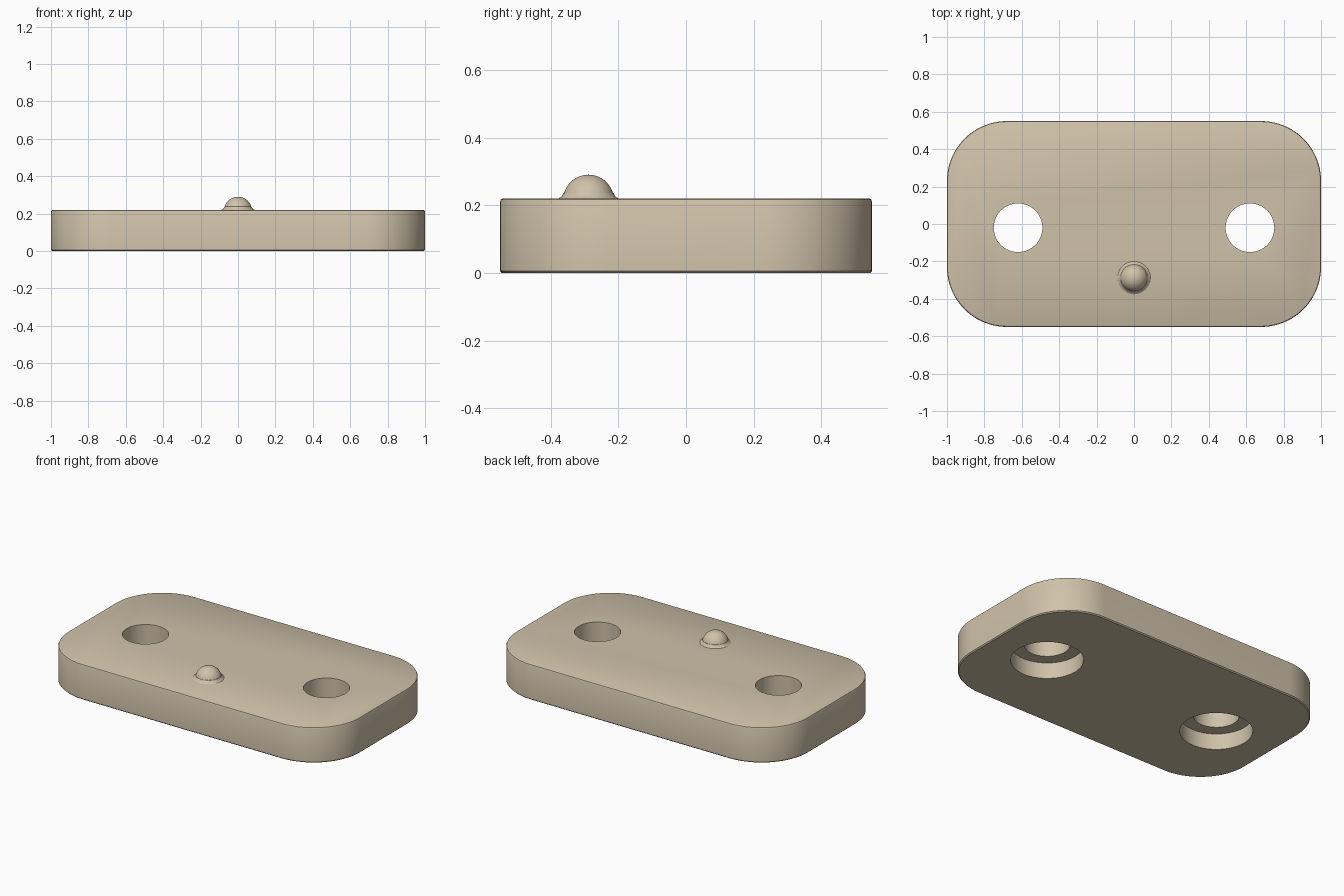
import bpy, bmesh, math

if "Cube" in bpy.data.objects:
    bpy.data.objects.remove(bpy.data.objects["Cube"])

mat = bpy.data.materials.new("warm_beige")
mat.diffuse_color = (0.63, 0.54, 0.40, 1)
mat.use_nodes = True
mat.node_tree.nodes["Principled BSDF"].inputs["Base Color"].default_value = mat.diffuse_color


def make_object(name, bm):
    bmesh.ops.recalc_face_normals(bm, faces=bm.faces[:])
    mesh = bpy.data.meshes.new(name)
    bm.to_mesh(mesh)
    bm.free()
    obj = bpy.data.objects.new(name, mesh)
    bpy.context.collection.objects.link(obj)
    mesh.materials.append(mat)
    return obj


def smooth(obj):
    bpy.ops.object.select_all(action='DESELECT')
    obj.select_set(True)
    bpy.context.view_layer.objects.active = obj
    bpy.ops.object.shade_smooth_by_angle(angle=math.radians(30))


def outline(hx, hy, r, inset, n=24):
    """Rounded rectangle points, shrunk by inset."""
    pts = []
    for k, (sx, sy) in enumerate(((1, 1), (-1, 1), (-1, -1), (1, -1))):
        for i in range(n + 1):
            a = math.pi / 2 * (k + i / n)
            pts.append((sx * (hx - r) + (r - inset) * math.cos(a),
                        sy * (hy - r) + (r - inset) * math.sin(a)))
    return pts


def loft(rings):
    """Closed solid through a stack of equal-length point rings."""
    bm = bmesh.new()
    loops = [[bm.verts.new(p) for p in ring] for ring in rings]
    n = len(loops[0])
    for a, b in zip(loops, loops[1:]):
        for i in range(n):
            j = (i + 1) % n
            bm.faces.new((a[i], a[j], b[j], b[i]))
    bm.faces.new(loops[0][::-1])
    bm.faces.new(loops[-1])
    return bm


def lathe(profile, cx, cy, n=64):
    """Solid of revolution from (radius, height) pairs."""
    return loft([[(cx + r * math.cos(math.tau * i / n),
                   cy + r * math.sin(math.tau * i / n), z) for i in range(n)]
                 for r, z in profile])


# Rounded plate with slightly eased top and bottom edges
sections = [(0.006, 0), (0, 0.006), (0, 0.21), (0.003, 0.217), (0.009, 0.22)]
plate = make_object("plate", loft(
    [[(x, y, z) for x, y in outline(1, 0.55, 0.32, d)] for d, z in sections]))

# Two through holes, counterbored from below
for side in (-1, 1):
    cutter = make_object("hole_cutter", lathe(
        [(0.205, -0.1), (0.205, 0.10), (0.13, 0.10), (0.13, 0.4)],
        side * 0.62, -0.02))
    cutter.hide_render = True
    mod = plate.modifiers.new("hole", 'BOOLEAN')
    mod.operation = 'DIFFERENCE'
    mod.solver = 'EXACT'
    mod.object = cutter
    bpy.context.view_layer.objects.active = plate
    bpy.ops.object.modifier_apply(modifier=mod.name)
    bpy.data.objects.remove(cutter)
smooth(plate)

# Domed locating bump with a small flared foot
R, CZ = 0.075, 0.215
profile = [(0.088, 0.215), (0.088, 0.22), (0.079, 0.226), (0.0735, 0.236)]
for i in range(3, 16):
    a = math.pi / 2 * i / 16
    profile.append((R * math.cos(a), CZ + R * math.sin(a)))
profile.append((0.001, CZ + R))
bump = make_object("locating_bump", lathe(profile, 0, -0.288, 40))
smooth(bump)
